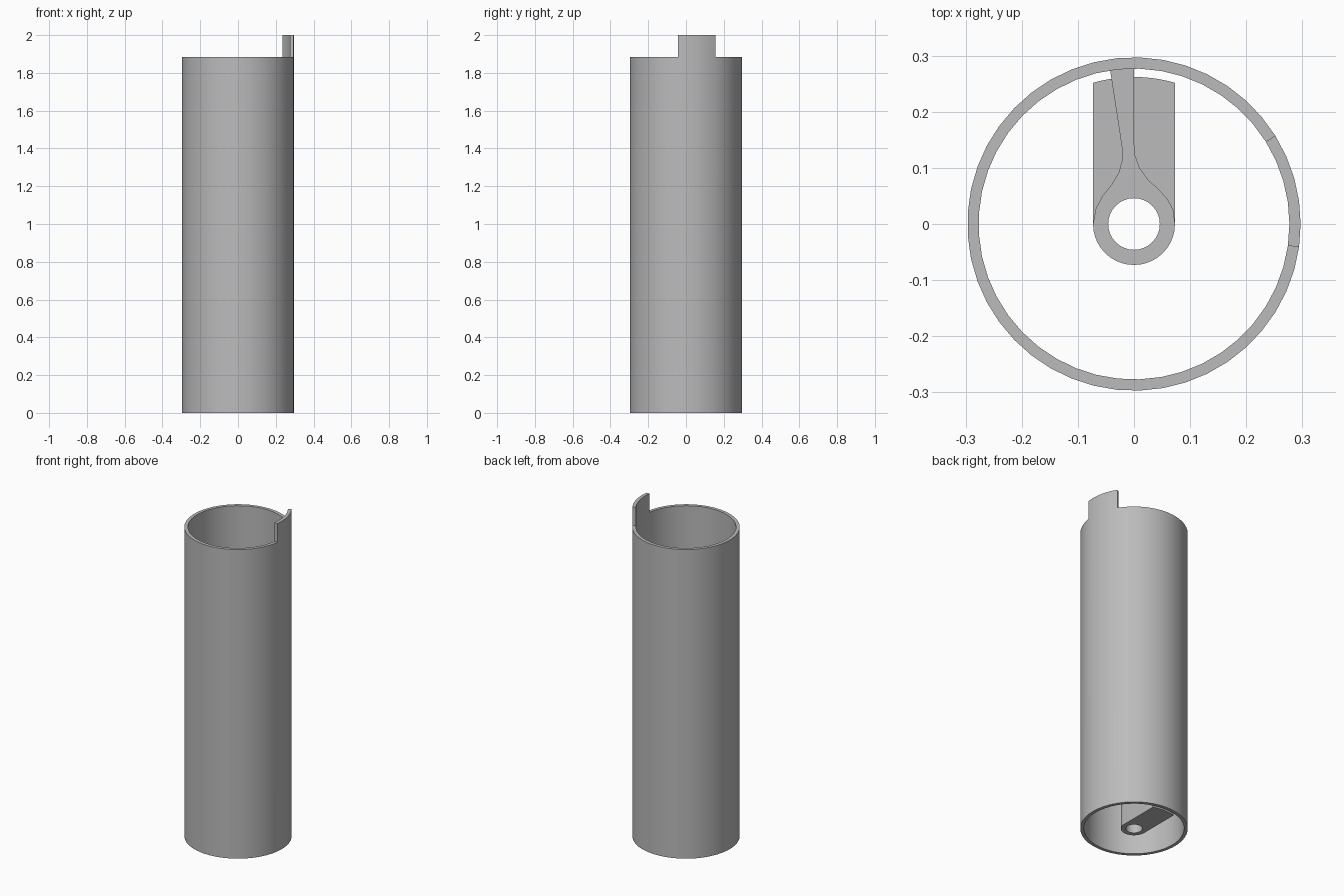
import bpy, bmesh, math

if "Cube" in bpy.data.objects:
    bpy.data.objects.remove(bpy.data.objects["Cube"], do_unlink=True)

OUTER, INNER, BODY_TOP, TAB_TOP = 0.297, 0.277, 1.885, 2.0
BOSS, BORE = 0.073, 0.046
ARM_TOP, RIB_TOP = 0.3, 1.0
SIDES = 45

grey = bpy.data.materials.new("plain grey")
grey.use_nodes = True
colour = (0.5, 0.5, 0.5, 1)
grey.diffuse_color = colour
grey.node_tree.nodes["Principled BSDF"].inputs["Base Color"].default_value = colour


def arc(radius, start, end, steps):
    angles = [math.radians(start + (end - start) * i / steps) for i in range(steps + 1)]
    return [(radius * math.cos(a), radius * math.sin(a)) for a in angles]


def finish(obj):
    obj.data.materials.clear()
    obj.data.materials.append(grey)
    bpy.ops.object.select_all(action='DESELECT')
    obj.select_set(True)
    bpy.context.view_layer.objects.active = obj
    bpy.ops.object.shade_smooth_by_angle(angle=math.radians(30))


def bored_slab(name, outline, bottom, top):
    """Extrude an outline with the central bore cut through it."""
    curve = bpy.data.curves.new(name, 'CURVE')
    curve.dimensions = '2D'
    curve.fill_mode = 'BOTH'
    curve.extrude = (top - bottom) / 2
    for points in (outline, arc(BORE, 0, 360, 32)[:-1]):
        spline = curve.splines.new('POLY')
        spline.points.add(len(points) - 1)
        for p, (x, y) in zip(spline.points, points):
            p.co = (x, y, 0, 1)
        spline.use_cyclic_u = True
    temp = bpy.data.objects.new(name + " outline", curve)
    bpy.context.collection.objects.link(temp)
    bpy.context.view_layer.update()
    graph = bpy.context.evaluated_depsgraph_get()
    mesh = bpy.data.meshes.new_from_object(temp.evaluated_get(graph))
    bpy.data.objects.remove(temp, do_unlink=True)
    bm = bmesh.new()
    bm.from_mesh(mesh)
    bmesh.ops.remove_doubles(bm, verts=bm.verts, dist=0.0001)
    bmesh.ops.translate(bm, verts=bm.verts, vec=(0, 0, (top + bottom) / 2))
    bmesh.ops.recalc_face_normals(bm, faces=bm.faces)
    bm.to_mesh(mesh)
    bm.free()
    obj = bpy.data.objects.new(name, mesh)
    bpy.context.collection.objects.link(obj)
    finish(obj)


# Hollow tube, with part of its rim raised into a tab
bm = bmesh.new()
section = ((OUTER, 0), (OUTER, BODY_TOP), (INNER, BODY_TOP), (INNER, 0))
rings = [[bm.verts.new((x, y, z)) for x, y in arc(r, 0, 360, SIDES)[:-1]]
         for r, z in section]
rim = []
for k in range(4):
    a, b = rings[k], rings[(k + 1) % 4]
    for i in range(SIDES):
        j = (i + 1) % SIDES
        face = bm.faces.new((a[i], a[j], b[j], b[i]))
        if k == 1 and (i < 4 or i == SIDES - 1):
            rim.append(face)
raised = bmesh.ops.extrude_face_region(bm, geom=rim)["geom"]
bmesh.ops.delete(bm, geom=[f for f in rim if f.is_valid], context='FACES_ONLY')
bmesh.ops.translate(bm, vec=(0, 0, TAB_TOP - BODY_TOP),
                    verts=[v for v in raised if isinstance(v, bmesh.types.BMVert)])
bmesh.ops.recalc_face_normals(bm, faces=bm.faces)
tube_mesh = bpy.data.meshes.new("tube")
bm.to_mesh(tube_mesh)
bm.free()
tube = bpy.data.objects.new("tube", tube_mesh)
bpy.context.collection.objects.link(tube)
finish(tube)

# Flat-sided arm with a rounded boss end, just clear of the tube wall
reach = 0.262
edge = math.degrees(math.acos(BOSS / reach))
bored_slab("bottom_arm", arc(BOSS, 180, 360, 20) + arc(reach, edge, 180 - edge, 10),
           0, ARM_TOP)

# Boss and web above the arm, joining it to the wall
right_flare = [(0.070, 0.025), (0.060, 0.044), (0.045, 0.061), (0.025, 0.079),
               (0.010, 0.100), (0.002, 0.122), (0, 0.145), (0, 0.28)]
left_flare = [(-0.043, 0.277), (-0.021, 0.133), (-0.021, 0.115), (-0.027, 0.092),
              (-0.040, 0.070), (-0.056, 0.050), (-0.068, 0.028)]
bored_slab("boss_and_web", arc(BOSS, 180, 360, 20) + right_flare + left_flare,
           ARM_TOP, RIB_TOP)
